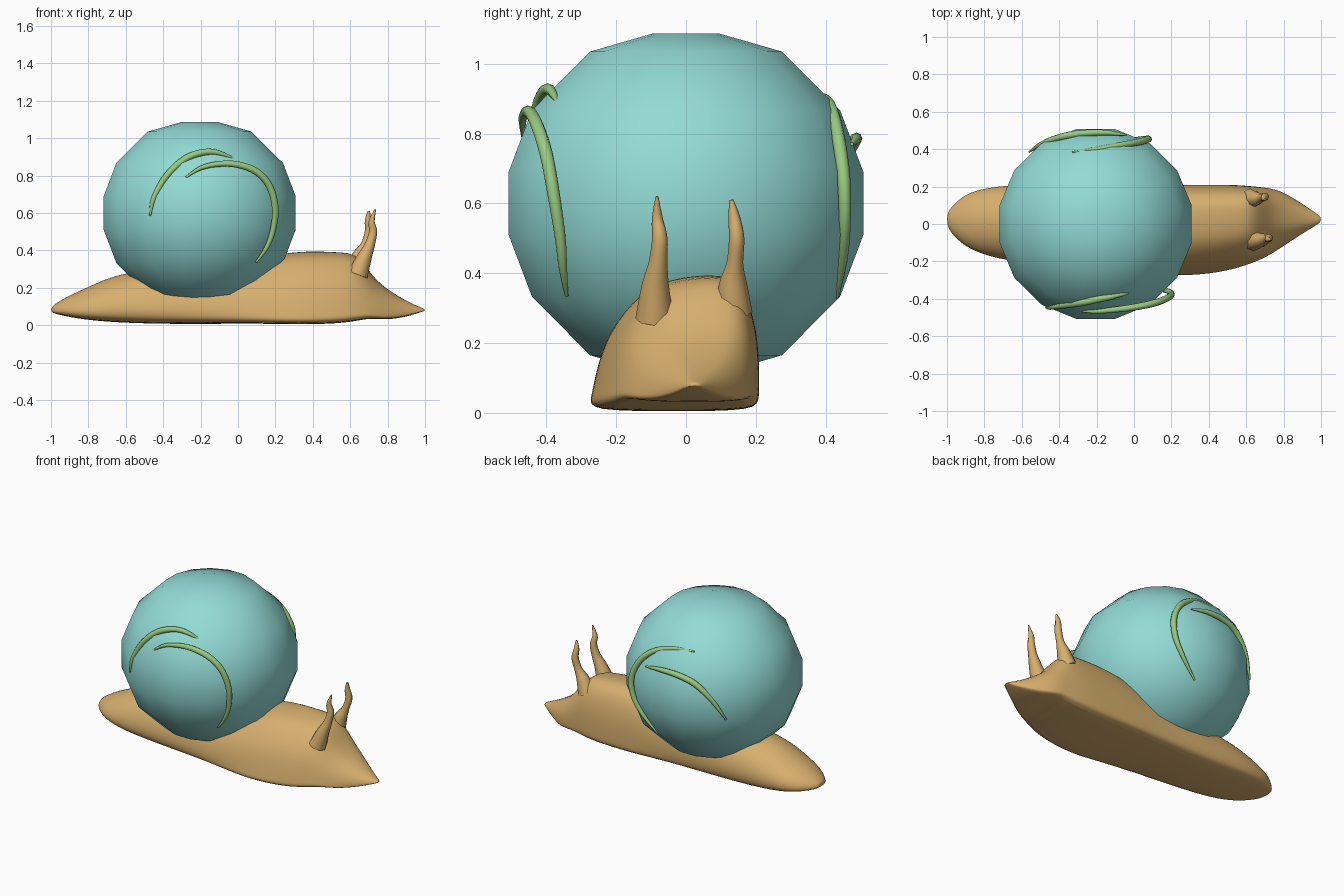
import bpy, bmesh, math
from mathutils import Vector

if "Cube" in bpy.data.objects:
    bpy.data.objects.remove(bpy.data.objects["Cube"])


def material(name, rgb):
    m = bpy.data.materials.new(name)
    m.diffuse_color = (*rgb, 1)
    m.use_nodes = True
    m.node_tree.nodes["Principled BSDF"].inputs["Base Color"].default_value = m.diffuse_color
    return m


TAN = material("tan skin", (0.68, 0.43, 0.155))
TEAL = material("teal shell", (0.29, 0.71, 0.67))
GREEN = material("green stripe", (0.32, 0.60, 0.22))


def loft(name, rings, mat, angle, levels=0):
    """Skin a list of closed rings and cap both ends."""
    bm = bmesh.new()
    vs = [[bm.verts.new(p) for p in r] for r in rings]
    n = len(rings[0])
    for a, b in zip(vs, vs[1:]):
        for i in range(n):
            j = (i + 1) % n
            bm.faces.new((a[i], a[j], b[j], b[i]))
    bm.faces.new(vs[0])
    bm.faces.new(vs[-1])
    bmesh.ops.recalc_face_normals(bm, faces=bm.faces)
    me = bpy.data.meshes.new(name)
    bm.to_mesh(me)
    bm.free()
    ob = bpy.data.objects.new(name, me)
    bpy.context.collection.objects.link(ob)
    me.materials.append(mat)
    if levels:
        s = ob.modifiers.new("smooth", "SUBSURF")
        s.levels = s.render_levels = levels
    bpy.ops.object.select_all(action='DESELECT')
    ob.select_set(True)
    bpy.context.view_layer.objects.active = ob
    bpy.ops.object.shade_smooth_by_angle(angle=math.radians(angle))
    return ob


def smooth_path(pts, steps):
    """Catmull-Rom resampling of points with any number of components."""
    out = []
    for i in range(len(pts) - 1):
        q = [pts[max(0, min(len(pts) - 1, i + k))] for k in (-1, 0, 1, 2)]
        for s in range(steps):
            t = s / steps
            out.append([0.5 * (2 * b + (c - a) * t + (2 * a - 5 * b + 4 * c - d) * t * t
                               + (3 * b - a - 3 * c + d) * t ** 3) for a, b, c, d in zip(*q)])
    return out + [list(pts[-1])]


def tube(name, pts, mat, sides=8, steps=4):
    """Tapered tube along points (x, y, z, radius)."""
    path = smooth_path(pts, steps)
    P = [Vector(p[:3]) for p in path]
    rings = []
    for i, p in enumerate(P):
        t = (P[min(i + 1, len(P) - 1)] - P[max(i - 1, 0)]).normalized()
        u = t.cross(Vector((0, 1, 0))).normalized()
        v = t.cross(u)
        r = path[i][3]
        rings.append([p + u * (r * math.cos(k * math.tau / sides)) + v * (r * math.sin(k * math.tau / sides))
                      for k in range(sides)])
    return loft(name, rings, mat, 60)


# Body: round tail section blends into the boxy, lopsided head section
TAIL = [(.10, 0), (.02, .12), (0, .3), (.05, .58), (.2, .87), (.42, 1), (.62, 1),
        (.83, .85), (.96, .58), (1, .3), (.97, .1), (.9, 0), (.5, -.02)]
HEAD = [(0, 0), (.02, .10), (.05, .3), (.12, .6), (.30, .88), (.45, .97), (.66, 1.01),
        (.86, 1.0), (.96, .75), (1, .45), (1, .1), (.99, 0), (.5, .0)]
# x, y min, y max, z bottom, z top, head blend
STATIONS = [
    (-1.0, -.01, .06, .07, .095, 0), (-.97, -.06, .10, .06, .12, 0), (-.9, -.125, .165, .045, .16, 0),
    (-.8, -.17, .195, .03, .205, 0), (-.65, -.205, .215, .018, .275, 0), (-.4, -.225, .215, .01, .31, .1),
    (-.1, -.25, .21, .01, .33, .4), (.1, -.275, .21, .01, .355, .8), (.25, -.285, .21, .005, .385, 1),
    (.4, -.275, .21, .005, .395, 1), (.53, -.25, .21, .01, .388, 1), (.62, -.22, .203, .02, .385, 1),
    (.68, -.195, .197, .033, .32, 1), (.73, -.17, .192, .035, .25, .9), (.8, -.125, .172, .03, .19, .7),
    (.9, -.055, .11, .045, .13, .4), (.97, -.01, .06, .068, .098, .2), (1.0, .01, .04, .076, .086, 0)]
rings = []
for x, y0, y1, z0, z1, k in STATIONS:
    rings.append([(x, y0 + (y1 - y0) * (a[0] * (1 - k) + b[0] * k), z0 + (z1 - z0) * (a[1] * (1 - k) + b[1] * k))
                  for a, b in zip(TAIL, HEAD)])
loft("body", rings, TAN, 50, 2)

# Eye stalks
tube("eye_stalk_front", [(.64, -.09, .27, .055), (.675, -.088, .36, .04), (.705, -.08, .43, .027),
                         (.722, -.075, .50, .022), (.715, -.082, .555, .016), (.735, -.083, .62, .004)], TAN)
tube("eye_stalk_back", [(.62, .135, .29, .055), (.65, .135, .37, .04), (.68, .14, .43, .024),
                        (.70, .145, .50, .022), (.695, .138, .56, .017), (.70, .13, .61, .006)], TAN)

# Shell: 16-sided faceted ball with flat top and bottom
half = [(.095, .487), (.28, .435), (.45, .267), (.518, .09)]
profile = half + [(r, -z) for r, z in reversed(half)]
loft("shell", [[(-.205 + 1.01 * r * math.cos((i + .5) * math.tau / 16),
                 r * math.sin((i + .5) * math.tau / 16), .6 + z) for i in range(16)]
               for r, z in profile], TEAL, 50)

# Swirl stripes lying on both sides of the shell
SWIRLS = {
    "swirl_front_outer": [(-.28, -.467, .79), (-.2, -.468, .84), (-.1, -.458, .862), (0, -.445, .858),
                          (.1, -.425, .82), (.17, -.40, .74), (.2, -.378, .62), (.185, -.36, .5),
                          (.15, -.352, .41), (.095, -.342, .335)],
    "swirl_front_inner": [(-.47, -.445, .585), (-.45, -.445, .68), (-.38, -.435, .8), (-.28, -.42, .89),
                          (-.18, -.40, .925), (-.1, -.385, .92), (-.01, -.365, .885)],
    "swirl_back_outer": [(-.33, .385, .91), (-.2, .40, .90), (-.08, .42, .865), (.02, .437, .785),
                         (.075, .452, .67), (.065, .455, .55), (.0, .45, .44), (-.1, .433, .33)],
    "swirl_back_inner": [(-.04, .475, .77), (-.15, .488, .785), (-.28, .484, .78), (-.39, .465, .745),
                         (-.49, .43, .65), (-.56, .385, .525)],
}
for name, pts in SWIRLS.items():
    n = len(pts) - 1
    tube(name, [(*p, .005 + .014 * math.sin(math.pi * i / n) ** .7 if 0 < i < n else .005)
                for i, p in enumerate(pts)], GREEN)
